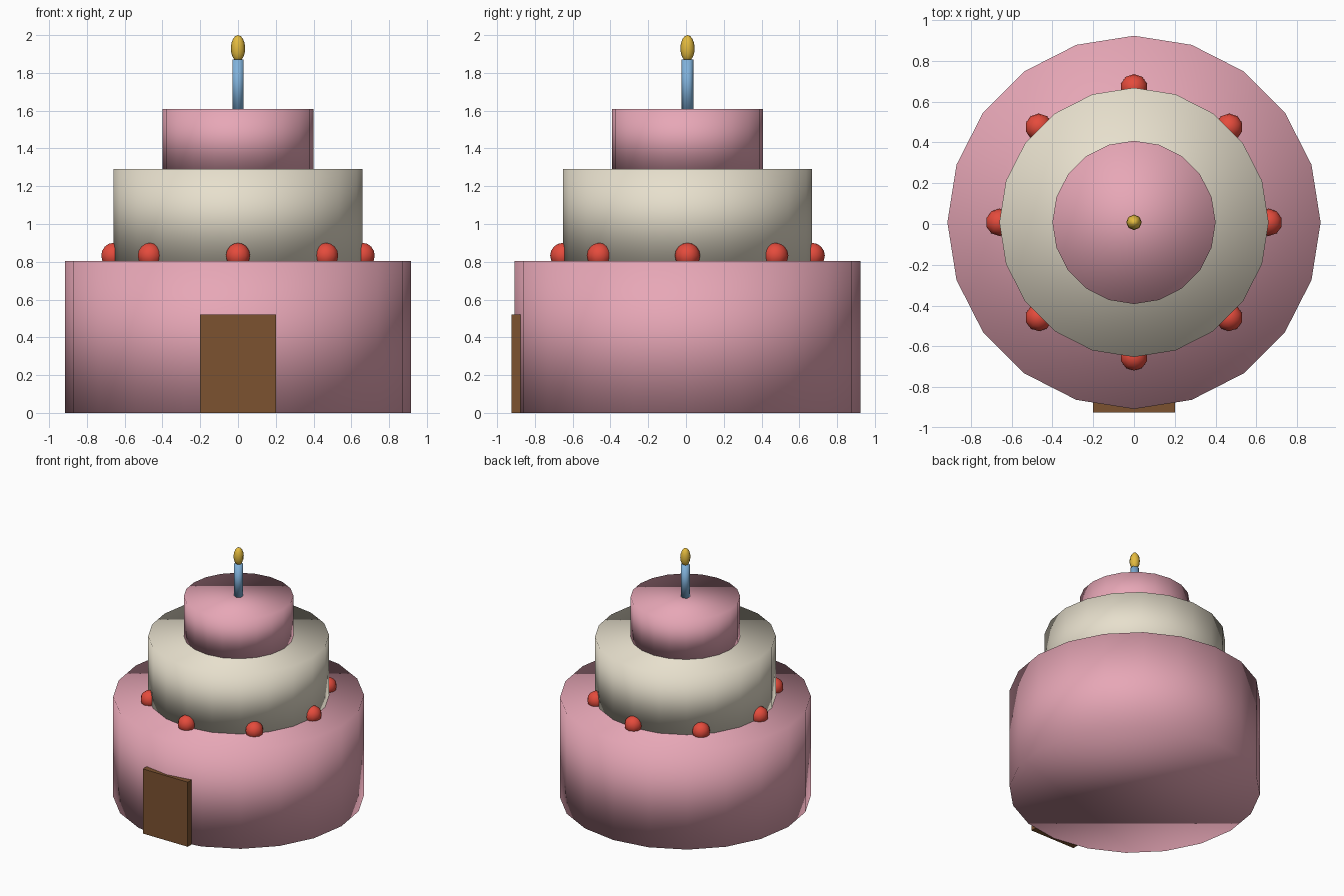
import bpy
import math

if "Cube" in bpy.data.objects:
    bpy.data.objects.remove(bpy.data.objects["Cube"], do_unlink=True)

CY = 0.008  # cake axis, nudged back to balance the door


def material(name, rgb):
    m = bpy.data.materials.new(name)
    m.use_nodes = True
    m.diffuse_color = (*rgb, 1)
    m.node_tree.nodes["Principled BSDF"].inputs["Base Color"].default_value = (*rgb, 1)
    return m


pink = material("pink icing", (0.85, 0.41, 0.50))
cream = material("cream icing", (0.84, 0.78, 0.64))
red = material("cherry red", (0.78, 0.07, 0.045))
brown = material("door brown", (0.20, 0.085, 0.03))
blue = material("candle blue", (0.22, 0.45, 0.72))
gold = material("flame gold", (0.78, 0.50, 0.05))


def finish(name, mat, smooth=True):
    ob = bpy.context.object
    ob.name = ob.data.name = name
    ob.data.materials.append(mat)
    if smooth:
        bpy.ops.object.shade_smooth()
    return ob


def cylinder(name, mat, radius, bottom, top, sides=20):
    bpy.ops.mesh.primitive_cylinder_add(
        vertices=sides, radius=radius, depth=top - bottom,
        location=(0, CY, (bottom + top) / 2))
    return finish(name, mat)


def ball(name, mat, radius, location, segments=10, rings=8, stretch=1):
    bpy.ops.mesh.primitive_uv_sphere_add(
        segments=segments, ring_count=rings, radius=radius, location=location)
    bpy.context.object.scale.z = stretch
    return finish(name, mat)


# Cake tiers
cylinder("bottom_tier", pink, 0.915, 0, 0.805)
cylinder("middle_tier", cream, 0.66, 0.805, 1.29)
cylinder("top_tier", pink, 0.40, 1.29, 1.61)

# Ring of cherries around the foot of the middle tier
for i in range(8):
    a = i * math.tau / 8
    ball(f"cherry_{i + 1}", red, 0.067,
         (0.66 * math.cos(a), CY + 0.66 * math.sin(a), 0.833))

# Candle and flame
cylinder("candle", blue, 0.033, 1.61, 1.87, sides=6)
ball("flame", gold, 0.038, (0, CY, 1.93), segments=8, rings=8, stretch=0.07 / 0.038)

# Door slab on the front
bpy.ops.mesh.primitive_cube_add(size=1, location=(0, -0.9, 0.26))
bpy.context.object.scale = (0.4, 0.05, 0.52)
finish("door", brown, smooth=False)
